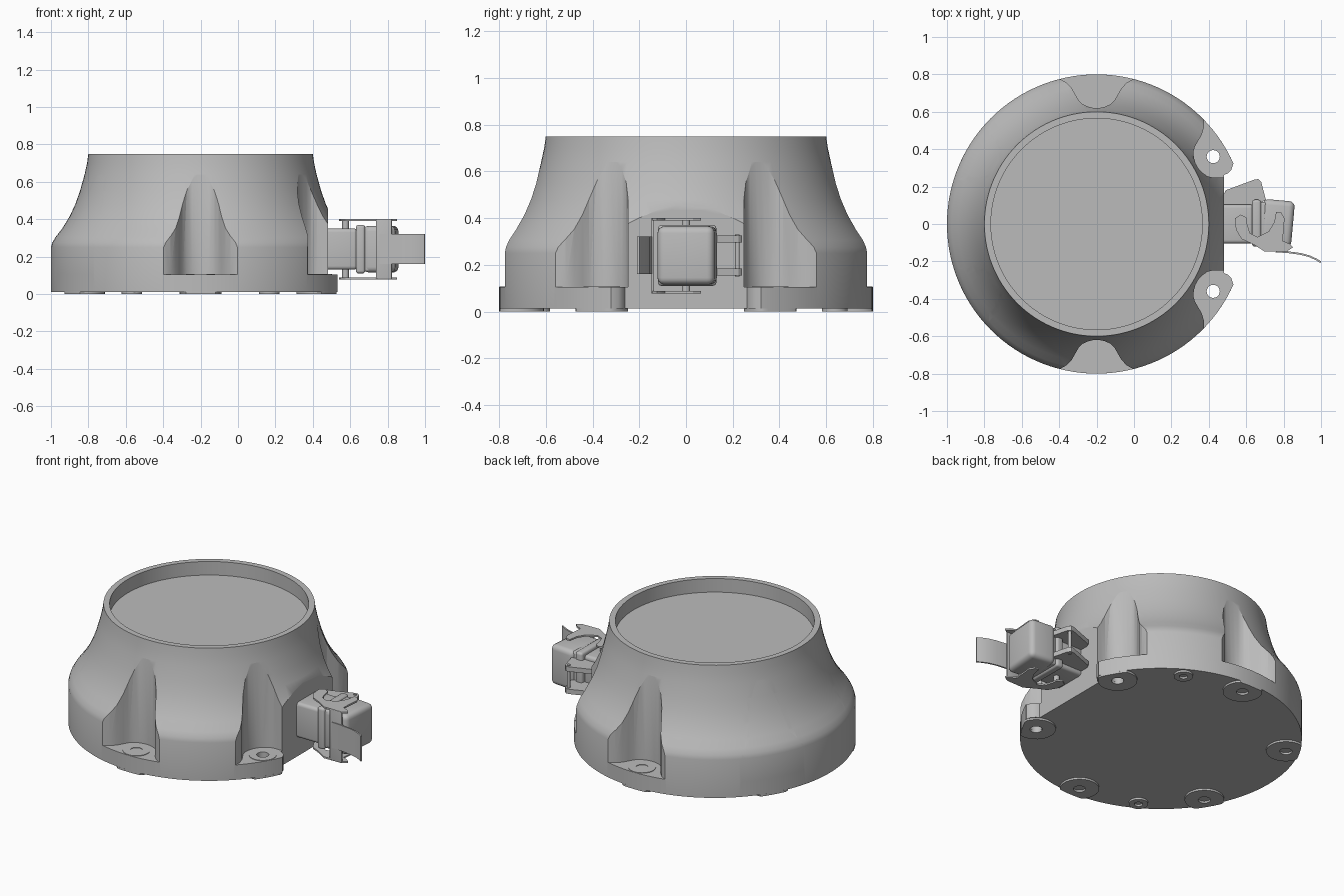
import bpy, bmesh, math
from mathutils import Matrix, Vector

cube = bpy.data.objects.get("Cube")
if cube:
    bpy.data.objects.remove(cube)

CX = -0.2          # axis of the round housing
BOLT_R = 0.72      # bolt circle
BOLTS = [math.radians(30 + 60 * i) for i in range(6)]

grey = bpy.data.materials.new("cast_grey")
grey.use_nodes = True
COLOUR = (0.5, 0.5, 0.5, 1)
grey.diffuse_color = COLOUR
grey.node_tree.nodes["Principled BSDF"].inputs["Base Color"].default_value = COLOUR


def finish(name, bm):
    bmesh.ops.recalc_face_normals(bm, faces=bm.faces)
    me = bpy.data.meshes.new(name)
    bm.to_mesh(me)
    bm.free()
    me.materials.append(grey)
    ob = bpy.data.objects.new(name, me)
    bpy.context.collection.objects.link(ob)
    return ob


def select(ob):
    bpy.ops.object.select_all(action='DESELECT')
    ob.select_set(True)
    bpy.context.view_layer.objects.active = ob


def smooth(ob, angle=30):
    select(ob)
    bpy.ops.object.shade_smooth_by_angle(angle=math.radians(angle))


def apply(ob, mod):
    select(ob)
    bpy.ops.object.modifier_apply(modifier=mod.name)


def prism(name, pts, low, high, matrix=Matrix()):
    """Extrude a flat outline from low to high along its own z."""
    bm = bmesh.new()
    face = bm.faces.new([bm.verts.new((x, y, low)) for x, y in pts])
    new = bmesh.ops.extrude_face_region(bm, geom=[face])["geom"]
    bmesh.ops.translate(bm, vec=(0, 0, high - low),
                        verts=[v for v in new if isinstance(v, bmesh.types.BMVert)])
    bm.transform(matrix)
    return finish(name, bm)


def circle(cx, cy, r, n=32):
    return [(cx + r * math.cos(math.tau * i / n), cy + r * math.sin(math.tau * i / n))
            for i in range(n)]


def ring(name, outer, inner, low, high):
    """Flat plate with a hole; both outlines have the same point count."""
    bm = bmesh.new()
    loops = [[bm.verts.new((x, y, z)) for x, y in pts]
             for pts, z in ((outer, low), (outer, high), (inner, high), (inner, low))]
    n = len(outer)
    for k in range(4):
        a, b = loops[k], loops[(k + 1) % 4]
        for i in range(n):
            j = (i + 1) % n
            bm.faces.new((a[i], a[j], b[j], b[i]))
    return finish(name, bm)


def box(name, centre, size, bevel=0.0, turn=0.0):
    bm = bmesh.new()
    bmesh.ops.create_cube(bm, size=1)
    bm.transform(Matrix.Translation(centre) @ Matrix.Rotation(turn, 4, 'Z')
                 @ Matrix.Diagonal((*size, 1)))
    if bevel:
        bmesh.ops.bevel(bm, geom=bm.edges[:], offset=bevel, segments=4,
                        profile=0.5, affect='EDGES')
    ob = finish(name, bm)
    smooth(ob)
    return ob


def rod(name, x, y, r, low, high):
    ob = prism(name, circle(x, y, r, 20), low, high)
    smooth(ob)
    return ob


def cut(target, cutter):
    cutter.hide_render = True
    mod = target.modifiers.new("cut", 'BOOLEAN')
    mod.operation, mod.solver, mod.object = 'DIFFERENCE', 'EXACT', cutter
    apply(target, mod)
    bpy.data.objects.remove(cutter)


# Housing: turned profile with a flared skirt and a recessed top
profile = [(0, .012), (.8, .012), (.8, .25), (.793, .275), (.775, .305), (.74, .35),
           (.7, .415), (.67, .48), (.645, .55), (.62, .64), (.607, .7), (.6, .75),
           (.565, .75), (.565, .665), (0, .665)]
bm = bmesh.new()
verts = [bm.verts.new((CX + r, 0, z)) for r, z in profile]
edges = [bm.edges.new(pair) for pair in zip(verts, verts[1:])]
bmesh.ops.spin(bm, geom=verts + edges, cent=(CX, 0, 0), axis=(0, 0, 1),
               angle=math.tau, steps=120, use_merge=True)
bmesh.ops.remove_doubles(bm, verts=bm.verts, dist=1e-5)
housing = finish("housing", bm)

# Bolt bays: flared U pockets cut down to the foot flange, plus bolt holes
half = [(.95, .22), (.785, .22), (.772, .19), (.755, .16), (.725, .132), (.69, .112),
        (.662, .096), (.64, .074), (.627, .045), (.62, .015)]
bay = half + [(r, -t) for r, t in reversed(half)]
for a in BOLTS:
    place = Matrix.Translation((CX, 0, 0)) @ Matrix.Rotation(a, 4, 'Z')
    cut(housing, prism("bay_cutter", bay, .105, .9, place))
    cut(housing, prism("hole_cutter", circle(BOLT_R, 0, .035, 24), -.1, .3, place))

# Flat side for the connector
flat = [(.8, -.33), (.53, -.32), (.52, -.29), (.5, -.27), (.48, -.262)]
cut(housing, prism("flat_cutter", flat + [(x, -y) for x, y in reversed(flat)], -.1, .9))

# Rounded socket recess in the flat side; outline is (y, z)
side = [(.17, .06), (.205, .068), (.228, .09), (.235, .125), (.235, .33), (.225, .365),
        (.195, .39), (.13, .418), (.065, .434)]
socket = side + [(-y, z) for y, z in reversed(side)]
to_side = Matrix(((0, 0, 1, 0), (1, 0, 0, 0), (0, 1, 0, 0), (0, 0, 0, 1)))
cut(housing, prism("socket_cutter", socket, .435, .7, to_side))
smooth(housing, 28)

# Foot pads under each bolt, clipped to the housing edge, and washers in the bays
for i, a in enumerate(BOLTS):
    x, y = CX + BOLT_R * math.cos(a), BOLT_R * math.sin(a)
    hole = circle(x, y, .035)
    outer = []
    for px, py in circle(x, y, .112):
        d = Vector((px - CX, py))
        d *= min(1, .8 / d.length)
        outer.append((d.x + CX, d.y))
    smooth(ring(f"foot_pad_{i + 1}", outer, hole, 0, .0125))
    smooth(ring(f"bolt_seat_{i + 1}", circle(x, y, .078), hole, .104, .108))

# Two small locating pads
for i, deg in enumerate((60, 240)):
    x = CX + .735 * math.cos(math.radians(deg))
    y = .735 * math.sin(math.radians(deg))
    smooth(ring(f"locating_pad_{i + 1}", circle(x, y, .055), circle(x, y, .024), 0, .0125))

# Connector base, collar and hood
Z = .24
box("connector_flange", (.445, .01, Z), (.03, .40, .31), .012)
box("connector_base", (.54, 0, Z), (.20, .21, .22), .02)
box("connector_collar", (.655, .005, Z), (.05, .25, .26), .015)
box("collar_lip", (.69, .005, Z), (.04, .225, .24), .012)
box("connector_hood", (.765, .005, Z), (.17, .245, .25), .03, -.09)
rod("pivot_pin", .575, 0, .018, .085, .395)
screw = prism("flange_screw", circle(.15, Z, .02, 20), .45, .475, to_side)
smooth(screw)

# Hinge arms on the back side of the connector
arm = [(.45, .09), (.49, .18), (.645, .238), (.665, .24), (.68, .225), (.705, .13), (.66, .10)]
for name, z in (("lower", .17), ("upper", .31)):
    ob = prism(f"{name}_hinge_arm", arm, z - .015, z + .015)
    smooth(ob)
rod("hinge_pin", .66, .22, .01, .15, .33)

# Locking lever: two hooked side plates, a cross band and a curved thumb tab
hook = [(.54, .03), (.545, -.03), (.575, -.08), (.64, -.11), (.70, -.148), (.82, -.145),
        (.85, -.125), (.83, -.105), (.795, -.09), (.805, .03), (.785, .065), (.76, .065),
        (.75, .01), (.72, -.04), (.66, -.07), (.62, -.05), (.605, 0), (.60, .035),
        (.57, .05)]
for name, z in (("lower", .083), ("upper", .395)):
    smooth(prism(f"{name}_lever_plate", hook, z - .005, z + .005))
box("lever_band", (.78, -.142, Z), (.085, .012, .32), .004)
path = [(.76, -.142), (.83, -.147), (.89, -.155), (.94, -.168), (.98, -.187), (1, -.2)]
tab = path + [(x - .003, y - .009) for x, y in reversed(path)]
smooth(prism("thumb_tab", tab, .16, .32))
